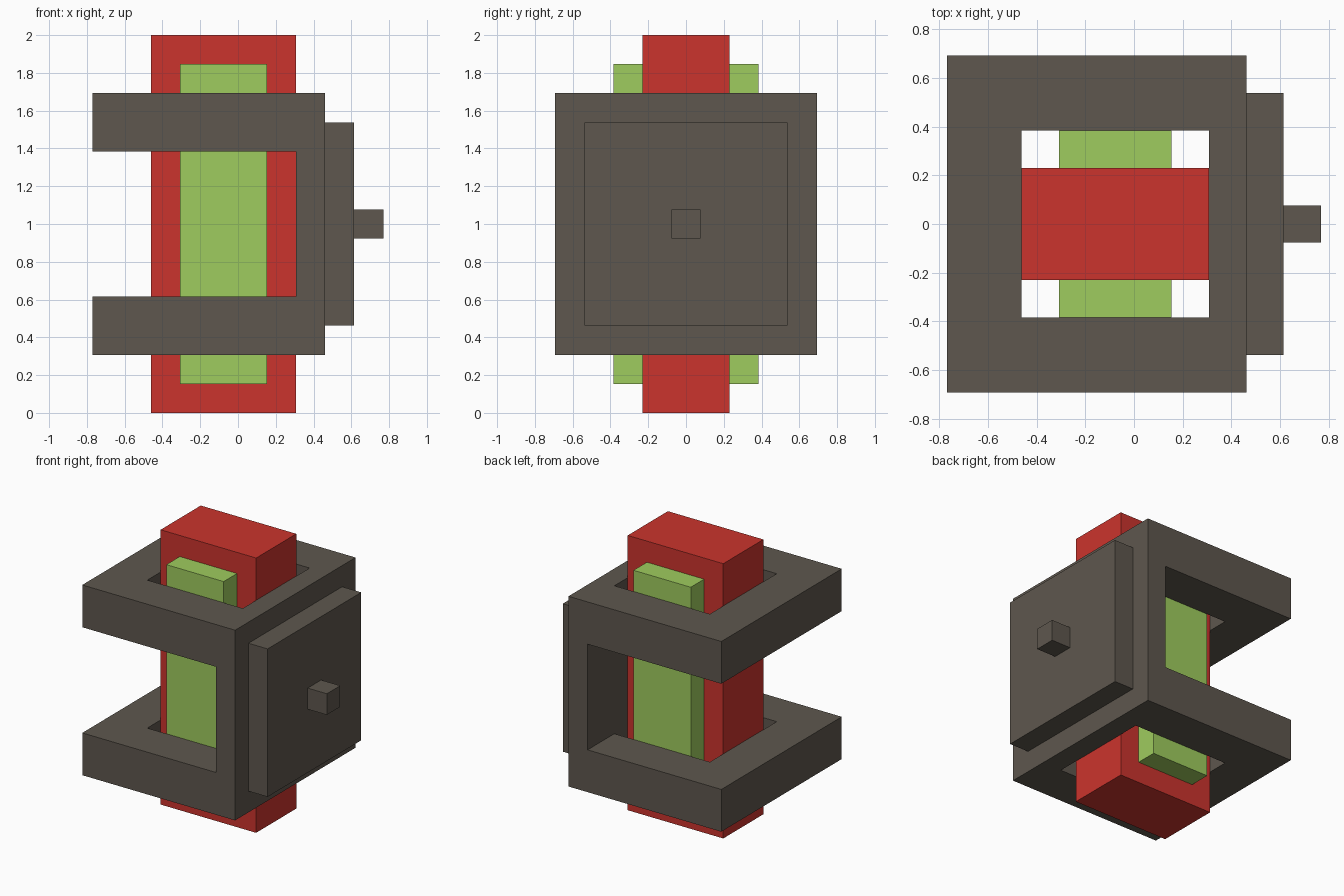
import bpy, bmesh

if "Cube" in bpy.data.objects:
    bpy.data.objects.remove(bpy.data.objects["Cube"])

U = 2 / 26  # the model sits on a grid of 26 units in height


def material(name, rgb):
    m = bpy.data.materials.new(name)
    lin = [c / 255 / 12.92 if c < 11 else ((c / 255 + 0.055) / 1.055) ** 2.4 for c in rgb]
    m.diffuse_color = (*lin, 1)
    m.use_nodes = True
    m.node_tree.nodes["Principled BSDF"].inputs["Base Color"].default_value = m.diffuse_color
    return m


red = material("red", (203, 52, 45))
green = material("light green", (159, 204, 94))
brown = material("dark grey brown", (94, 87, 78))


def cells(name, mat, xs, ys, zs, filled=lambda i, j, k: True):
    """Watertight block shape: filled cells of a grid, outer faces only."""
    edges = (xs, ys, zs)
    size = [len(e) - 1 for e in edges]

    def solid(c):
        return all(0 <= c[a] < size[a] for a in range(3)) and filled(*c)

    bm = bmesh.new()
    verts = {}

    def vert(c):
        if c not in verts:
            verts[c] = bm.verts.new([edges[a][c[a]] * U for a in range(3)])
        return verts[c]

    for i in range(size[0]):
        for j in range(size[1]):
            for k in range(size[2]):
                c = (i, j, k)
                if not solid(c):
                    continue
                for a in range(3):
                    for s in (0, 1):
                        n = list(c)
                        n[a] += 2 * s - 1
                        if solid(n):
                            continue
                        loop = []
                        for p, q in ((0, 0), (1, 0), (1, 1), (0, 1)):
                            v = list(c)
                            v[a] += s
                            v[(a + 1) % 3] += p
                            v[(a + 2) % 3] += q
                            loop.append(vert(tuple(v)))
                        bm.faces.new(loop if s else loop[::-1])
    me = bpy.data.meshes.new(name)
    bm.to_mesh(me)
    bm.free()
    me.materials.append(mat)
    ob = bpy.data.objects.new(name, me)
    bpy.context.collection.objects.link(ob)
    return ob


# Central red column
cells("core_column", red, (-6, 4), (-3, 3), (0, 26))

# Green pads on the front and back of the column
for name, ys in (("front_pad", (-5, -3)), ("back_pad", (3, 5))):
    cells(name, green, (-4, 2), ys, (2, 24))

# Clamp frame: two rings around the column joined by a wall on the right
cells("clamp_frame", brown, (-10, -6, 4, 6), (-9, -5, 5, 9), (4, 8, 18, 22),
      lambda i, j, k: i == 2 or (k != 1 and (i, j) != (1, 1)))

# Raised plate and knob on the wall
cells("side_plate", brown, (6, 8), (-7, 7), (6, 20))
cells("side_knob", brown, (8, 10), (-1, 1), (12, 14))
